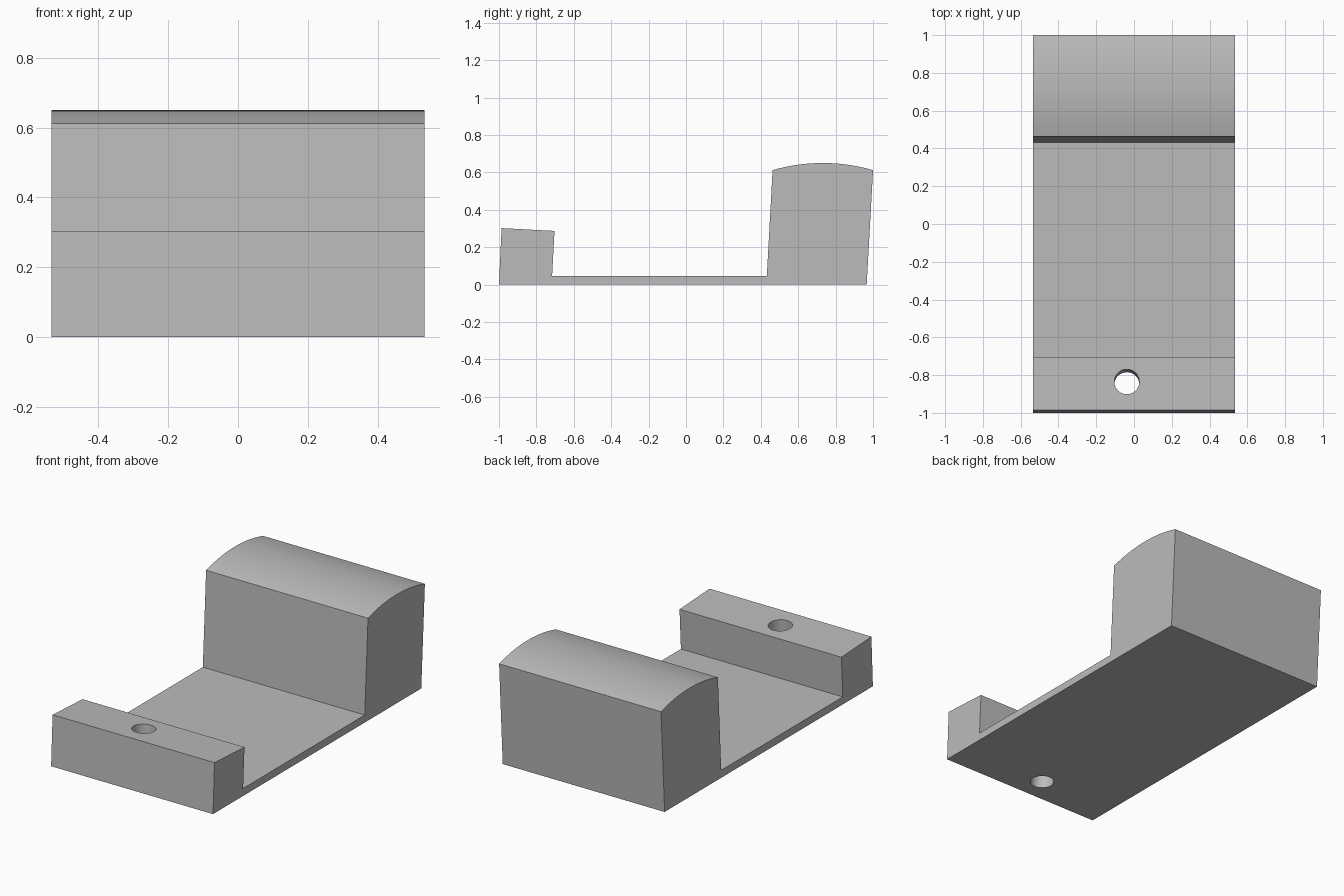
import bpy, bmesh, math
from mathutils import Vector

if "Cube" in bpy.data.objects:
    bpy.data.objects.remove(bpy.data.objects["Cube"])

HALF_W = 0.535
grey = bpy.data.materials.new("plain grey")
grey.diffuse_color = (0.5, 0.5, 0.5, 1)
grey.use_nodes = True
grey.node_tree.nodes["Principled BSDF"].inputs["Base Color"].default_value = grey.diffuse_color

# Side profile (y, z): base, leaning tall block with arched top, floor, low block
y0, y1, z_edge, rise = 0.463, 1.0, 0.612, 0.038
half = (y1 - y0) / 2
radius = (half ** 2 + rise ** 2) / (2 * rise)
sweep = math.asin(half / radius)
STEPS = 24
arc = []
for i in range(STEPS + 1):
    a = sweep * (1 - 2 * i / STEPS)
    arc.append(((y0 + y1) / 2 + radius * math.sin(a),
                z_edge + rise - radius * (1 - math.cos(a))))
profile = [(-1, 0), (0.966, 0)] + arc + [
    (0.432, 0.045), (-0.716, 0.045), (-0.703, 0.287), (-0.986, 0.302)]

# Extrude the profile across the width
bm = bmesh.new()
face = bm.faces.new([bm.verts.new((-HALF_W, y, z)) for y, z in profile])
ext = bmesh.ops.extrude_face_region(bm, geom=[face])
bmesh.ops.translate(bm, vec=(2 * HALF_W, 0, 0),
                    verts=[v for v in ext["geom"] if isinstance(v, bmesh.types.BMVert)])
bmesh.ops.recalc_face_normals(bm, faces=bm.faces)
mesh = bpy.data.meshes.new("bracket_body")
bm.to_mesh(mesh)
bm.free()
body = bpy.data.objects.new("bracket_body", mesh)
bpy.context.collection.objects.link(body)
mesh.materials.append(grey)

# Hole drilled square to the sloping top of the low block
axis = Vector((0, 0.053, 1)).normalized()
bpy.ops.mesh.primitive_cylinder_add(vertices=48, radius=0.066, depth=1,
                                    location=(-0.038, -0.843, 0.147))
drill = bpy.context.object
drill.name = "hole_cutter"
drill.rotation_euler = axis.to_track_quat('Z', 'Y').to_euler()
drill.data.materials.append(grey)

cut = body.modifiers.new("hole", 'BOOLEAN')
cut.operation = 'DIFFERENCE'
cut.solver = 'EXACT'
cut.object = drill
bpy.context.view_layer.objects.active = body
drill.select_set(False)
body.select_set(True)
bpy.ops.object.modifier_apply(modifier=cut.name)
bpy.data.objects.remove(drill)

# Smooth the arch and hole wall, keep the block edges sharp
bpy.ops.object.shade_smooth_by_angle(angle=math.radians(12))
